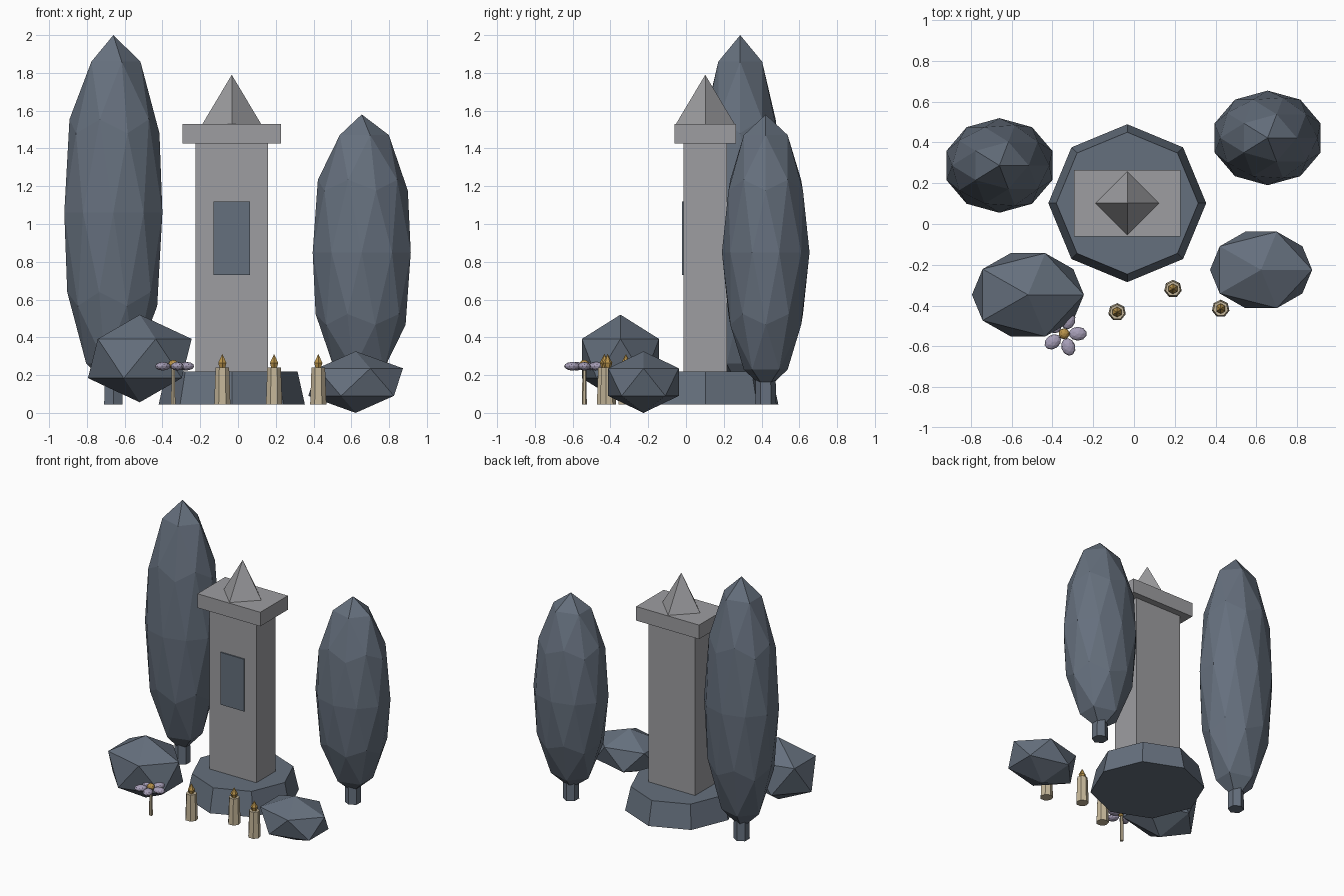
import bpy
import math
from mathutils import Matrix, Vector

if "Cube" in bpy.data.objects:
    bpy.data.objects.remove(bpy.data.objects["Cube"])


def material(name, rgb):
    m = bpy.data.materials.new(name)
    m.diffuse_color = (*rgb, 1)
    m.use_nodes = True
    m.node_tree.nodes["Principled BSDF"].inputs["Base Color"].default_value = m.diffuse_color
    return m


SLATE = material("slate", (0.130, 0.160, 0.205))
STONE = material("pale_stone", (0.34, 0.34, 0.355))
WAX = material("wax", (0.56, 0.47, 0.32))
GOLD = material("gold", (0.48, 0.29, 0.07))
LILAC = material("lilac", (0.38, 0.34, 0.47))

GROUND = 0.045


def finish(name, mat):
    ob = bpy.context.object
    ob.name = name
    ob.data.materials.append(mat)
    return ob


def box(name, mat, lo, hi):
    """Box between two corners."""
    lo, hi = Vector(lo), Vector(hi)
    bpy.ops.mesh.primitive_cube_add(size=1, location=(lo + hi) / 2)
    ob = finish(name, mat)
    ob.data.transform(Matrix.Diagonal((*(hi - lo), 1)))
    return ob


def cone(name, mat, x, y, z0, z1, r0, r1, sides):
    """Tapered prism from z0 to z1."""
    bpy.ops.mesh.primitive_cone_add(vertices=sides, radius1=r0, radius2=r1,
                                    depth=z1 - z0, location=(x, y, (z0 + z1) / 2))
    return finish(name, mat)


def blob(name, mat, centre, radii, detail, turn=0):
    """Faceted ellipsoid."""
    bpy.ops.mesh.primitive_ico_sphere_add(subdivisions=detail, radius=1, location=centre)
    ob = finish(name, mat)
    ob.data.transform(Matrix.Rotation(turn, 4, 'Z') @ Matrix.Diagonal((*radii, 1)))
    return ob


# Monument: octagonal plinth, pillar, cap slab, pyramid and front plaque
CX, CY = -0.033, 0.102
cone("plinth", SLATE, CX, CY, GROUND, 0.22, 0.387, 0.348, 8)
box("pillar", STONE, (CX - 0.193, CY - 0.114, 0.2), (CX + 0.193, CY + 0.114, 1.43))
box("cap_slab", STONE, (CX - 0.26, CY - 0.163, 1.425), (CX + 0.26, CY + 0.163, 1.53))
cone("pyramid_finial", STONE, CX, CY, 1.53, 1.79, 0.155, 0, 4)
box("plaque", SLATE, (CX - 0.097, CY - 0.123, 0.73), (CX + 0.097, CY - 0.113, 1.12))

# Tall trees: trunk and stretched crown
for side, x, y, mid, half in (("left", -0.66, 0.287, 1.06, 0.94),
                              ("right", 0.655, 0.422, 0.85, 0.73)):
    cone(side + "_trunk", SLATE, x, y, GROUND, mid - half + 0.16, 0.056, 0.05, 6)
    blob(side + "_crown", SLATE, (x, y, mid), (0.273, 0.232, half), 2)

# Boulders
blob("left_boulder", SLATE, (-0.52, -0.347, 0.288), (0.307, 0.24, 0.232), 1)
blob("right_boulder", SLATE, (0.623, -0.225, 0.163), (0.28, 0.22, 0.163), 1)

# Candles with two-part flames
for i, (x, y) in enumerate(((-0.083, -0.432), (0.191, -0.318), (0.425, -0.415)), 1):
    cone(f"candle_{i}", WAX, x, y, GROUND, 0.24, 0.044, 0.037, 7)
    cone(f"flame_base_{i}", GOLD, x, y, 0.235, 0.265, 0.016, 0.025, 6)
    cone(f"flame_tip_{i}", GOLD, x, y, 0.265, 0.312, 0.025, 0, 6)

# Flower: stem, gold centre and five petals
FX, FY = -0.343, -0.538
cone("flower_stem", WAX, FX, FY, GROUND, 0.245, 0.013, 0.010, 6)
blob("flower_centre", GOLD, (FX, FY, 0.257), (0.027, 0.027, 0.024), 2)
for k in range(5):
    a = math.radians(72 * k)
    blob(f"petal_{k + 1}", LILAC,
         (FX + 0.068 * math.cos(a), FY + 0.068 * math.sin(a), 0.247),
         (0.044, 0.034, 0.023), 2, a)
